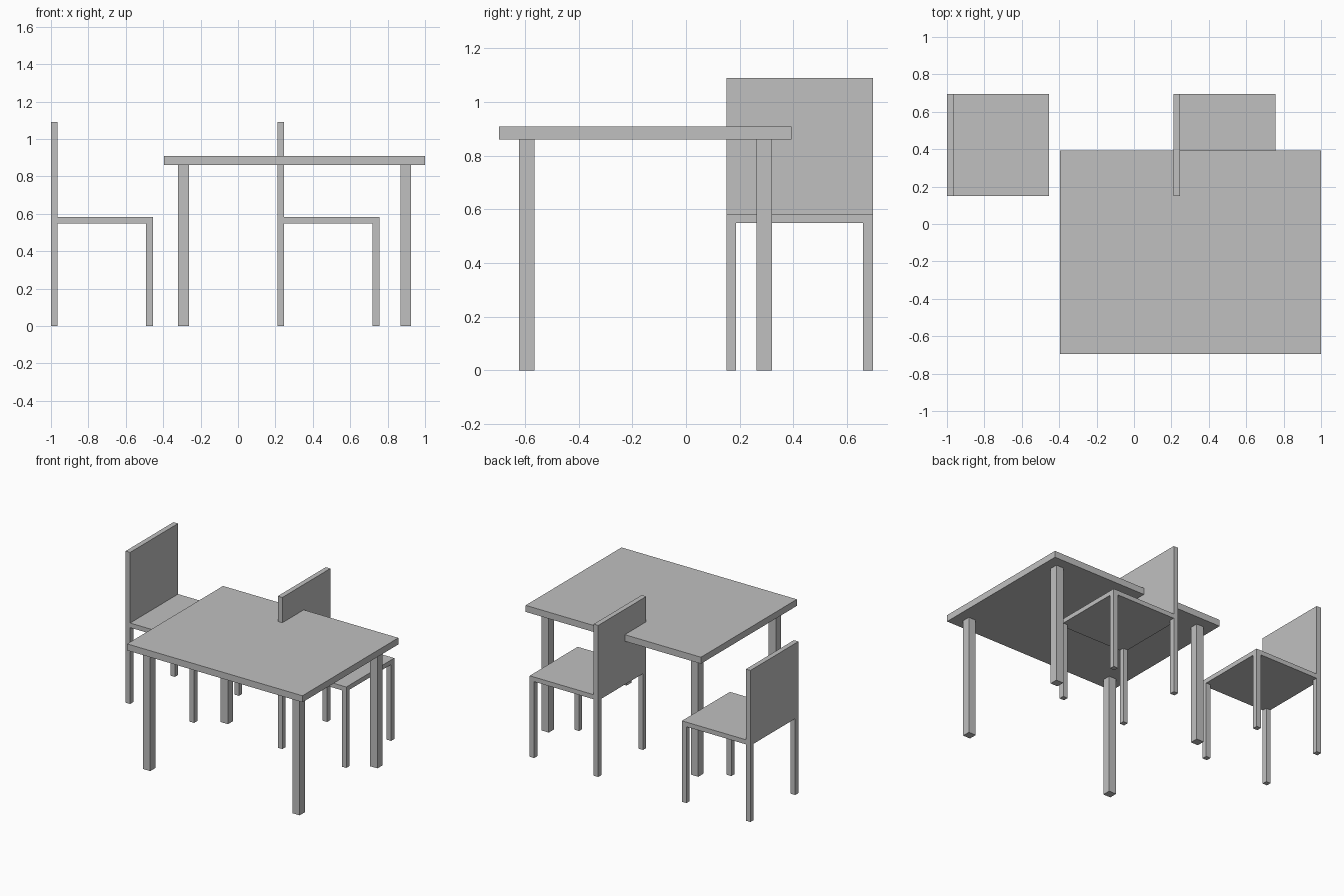
import bpy
import bmesh

default = bpy.data.objects.get("Cube")
if default:
    bpy.data.objects.remove(default, do_unlink=True)

# Single flat grey material
grey = bpy.data.materials.new("plain_grey")
grey.use_nodes = True
colour = (0.53, 0.53, 0.53, 1.0)
grey.diffuse_color = colour
grey.node_tree.nodes["Principled BSDF"].inputs["Base Color"].default_value = colour


def box(name, low, high):
    """Axis-aligned box between two opposite corners."""
    bm = bmesh.new()
    bmesh.ops.create_cube(bm, size=1)
    for v in bm.verts:
        v.co = [h if c > 0 else l for c, l, h in zip(v.co, low, high)]
    mesh = bpy.data.meshes.new(name)
    bm.to_mesh(mesh)
    bm.free()
    mesh.materials.append(grey)
    obj = bpy.data.objects.new(name, mesh)
    bpy.context.collection.objects.link(obj)
    return obj


def four_legs(name, low, high, size, inset, height):
    """Square legs at the corners of a rectangle, set in from its edges."""
    for side, x in (("right", low[0] + inset), ("left", high[0] - inset - size)):
        for end, y in (("front", low[1] + inset), ("back", high[1] - inset - size)):
            box(f"{name}_leg_{end}_{side}", (x, y, 0), (x + size, y + size, height))


def chair(name, x, y, width=0.545, thick=0.036, seat_low=0.549, seat_top=0.582, top=1.09):
    """Chair facing +x, with a full-width upright back."""
    low, high = (x, y), (x + width, y + width)
    four_legs(name, low, high, thick, 0, seat_low)
    box(f"{name}_seat", (*low, seat_low), (*high, seat_top))
    box(f"{name}_back", (*low, seat_top), (x + thick, y + width, top))


# Table
table_low, table_high = (-0.395, -0.696), (1.0, 0.394)
table_under, table_top = 0.861, 0.908
box("table_top", (*table_low, table_under), (*table_high, table_top))
four_legs("table", table_low, table_high, 0.058, 0.074, table_under)

# Chairs
chair("outer_chair", -1.0, 0.151)
chair("tucked_chair", 0.211, 0.151)
